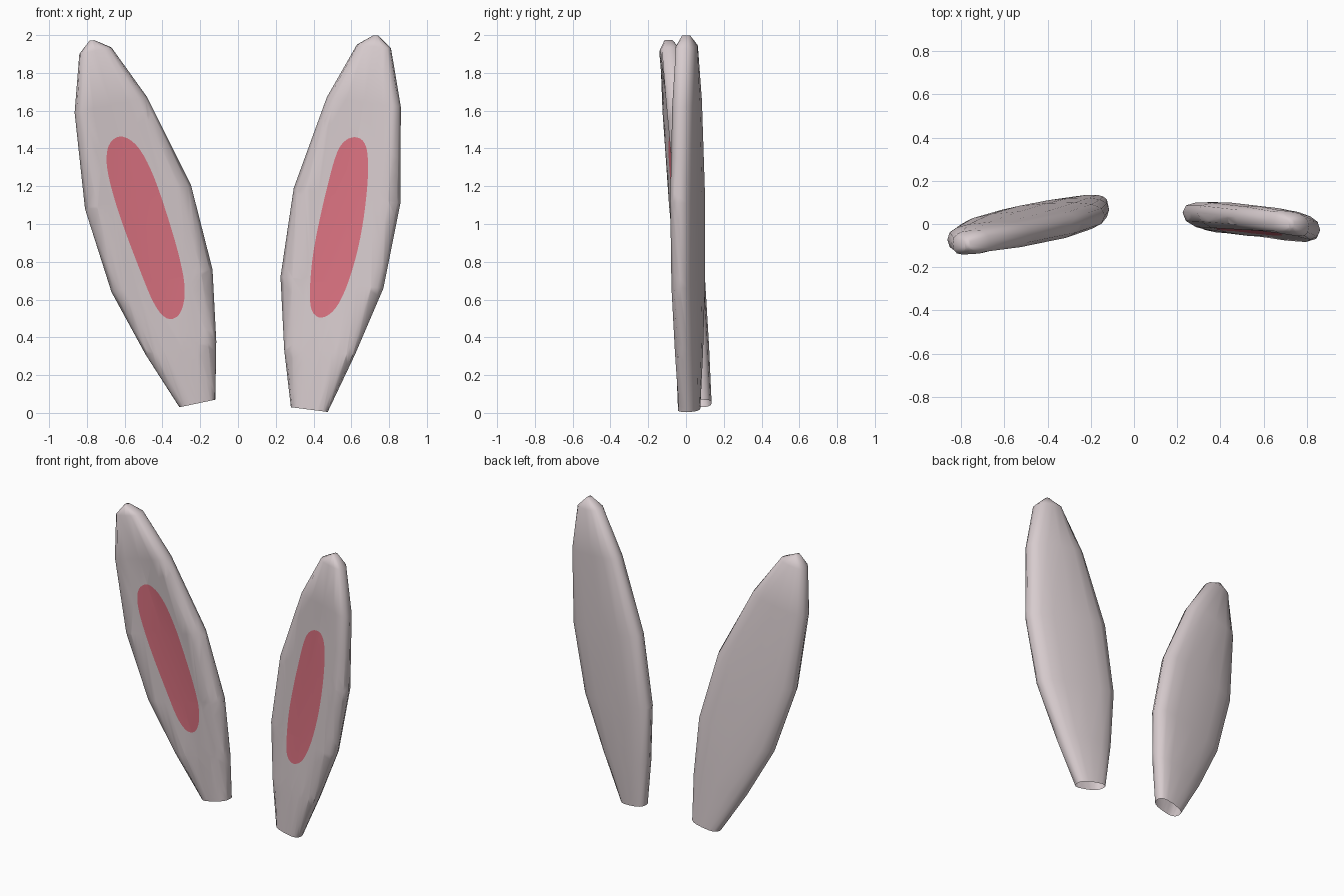
import bpy, bmesh, math
from mathutils import Vector

if "Cube" in bpy.data.objects:
    bpy.data.objects.remove(bpy.data.objects["Cube"])


def material(name, rgb):
    m = bpy.data.materials.new(name)
    m.diffuse_color = (*rgb, 1)
    m.use_nodes = True
    m.node_tree.nodes["Principled BSDF"].inputs["Base Color"].default_value = m.diffuse_color
    return m


FUR = material("pale grey fur", (0.68, 0.60, 0.615))
PINK = material("inner pink", (0.71, 0.17, 0.22))
SIDES = 16
HALF_DEPTH = [0.055, 0.066, 0.074, 0.076, 0.07, 0.058, 0.022]
HOLLOW = [0.0, 0.012, 0.035, 0.04, 0.03, 0.006, 0.0]


def spow(v, p):
    return math.copysign(abs(v) ** p, v)


def rounded(points, times=2):
    """Corner cutting, keeps a convex outline convex."""
    for _ in range(times):
        out = []
        for i, a in enumerate(points):
            b = points[(i + 1) % len(points)]
            out += [a.lerp(b, 0.25), a.lerp(b, 0.75)]
        points = out
    return points


def ear(name, left, right, y0, lean, slope, patch):
    bm = bmesh.new()
    # ear shell: tilted rings lofted between left and right outline
    rings = []
    for (lx, lz), (rx, rz), d, h in zip(left, right, HALF_DEPTH, HOLLOW):
        ring = []
        for k in range(SIDES):
            a = 2 * math.pi * k / SIDES
            u, v = spow(math.cos(a), 0.75), spow(math.sin(a), 0.75)
            t = (u + 1) / 2
            x, z = lx + (rx - lx) * t, lz + (rz - lz) * t
            zc = (lz + rz) / 2
            y = y0 + lean * zc + slope * (x - (lx + rx) / 2) + d * v
            if v < 0:
                y += h * max(0, 1 - (u / 0.75) ** 2)
            ring.append(bm.verts.new((x, y, z)))
        rings.append(ring)
    for r, s in zip(rings, rings[1:]):
        for k in range(SIDES):
            j = (k + 1) % SIDES
            bm.faces.new((r[k], r[j], s[j], s[k]))
    bm.faces.new(rings[-1])          # closed tip, open base
    bmesh.ops.recalc_face_normals(bm, faces=bm.faces[:])

    # inner patch: cut the front faces along a convex outline
    front = [f for f in bm.faces if f.normal.y < -0.2]
    front = bmesh.ops.triangulate(bm, faces=front)["faces"]
    outline = rounded([Vector((x, 0, z)) for x, z in patch])
    centre = sum(outline, Vector()) / len(outline)
    inside = front
    for i, a in enumerate(outline):
        edge = outline[(i + 1) % len(outline)] - a
        n = Vector((edge.z, 0, -edge.x)).normalized()
        if n.dot(centre - a) > 0:
            n = -n
        geom = list({e for f in inside for e in (*f.verts, *f.edges, f)})
        res = bmesh.ops.bisect_plane(bm, geom=geom, dist=1e-5,
                                     plane_co=a, plane_no=n)
        inside = [f for f in res["geom"] if isinstance(f, bmesh.types.BMFace)
                  and n.dot(f.calc_center_median() - a) < 0]
    for f in inside:
        f.material_index = 1
    for f in bm.faces:
        f.smooth = True

    me = bpy.data.meshes.new(name)
    bm.to_mesh(me)
    bm.free()
    me.materials.append(FUR)
    me.materials.append(PINK)
    ob = bpy.data.objects.new(name, me)
    bpy.context.collection.objects.link(ob)


ear("left_ear",
    [(-.31, .03), (-.49, .31), (-.67, .64), (-.81, 1.08), (-.865, 1.59), (-.84, 1.90), (-.785, 1.972)],
    [(-.12, .07), (-.115, .38), (-.135, .76), (-.25, 1.21), (-.48, 1.67), (-.67, 1.935), (-.76, 1.973)],
    0.085, -0.09, 0.06,
    [(-.62, 1.475), (-.685, 1.43), (-.70, 1.34), (-.68, 1.22), (-.62, 1.02), (-.51, .73), (-.44, .56),
     (-.37, .485), (-.30, .52), (-.275, .65), (-.31, .83), (-.375, 1.05), (-.45, 1.27), (-.53, 1.42)])

ear("right_ear",
    [(.28, .03), (.245, .33), (.225, .72), (.295, 1.19), (.47, 1.67), (.63, 1.95), (.715, 1.998)],
    [(.475, .005), (.62, .31), (.77, .66), (.86, 1.11), (.862, 1.62), (.81, 1.93), (.742, 1.998)],
    0.017, -0.008, -0.15,
    [(.62, 1.465), (.67, 1.44), (.69, 1.36), (.687, 1.2), (.655, .95), (.60, .73), (.53, .56), (.45, .495),
     (.39, .525), (.378, .62), (.39, .8), (.42, .97), (.465, 1.17), (.52, 1.38), (.565, 1.445)])
